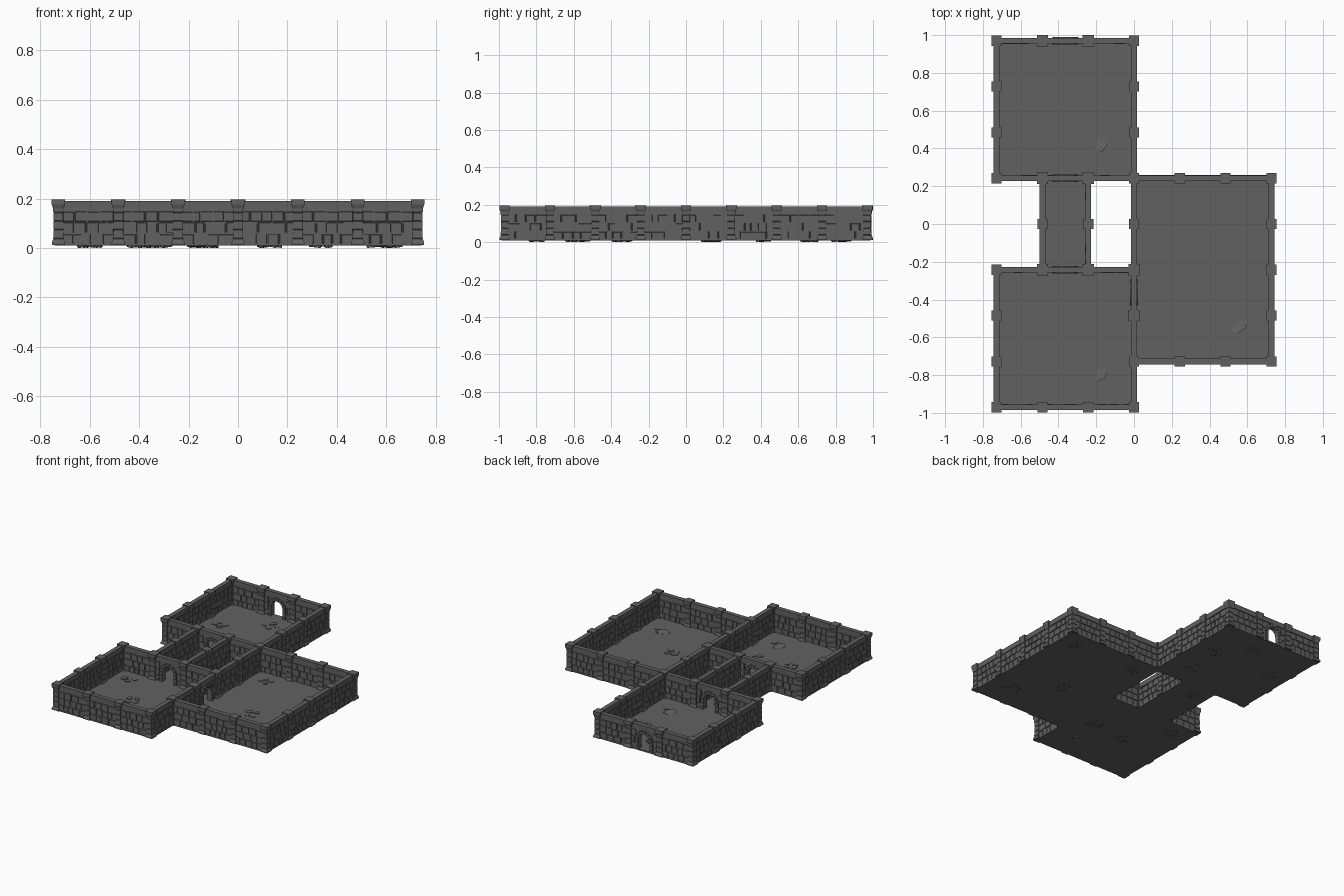
import bpy, bmesh, math, random
from mathutils import Matrix, Vector

if "Cube" in bpy.data.objects:
    bpy.data.objects.remove(bpy.data.objects["Cube"])

random.seed(7)
P = 0.2425                 # grid pitch
Z0, FLOOR, BAND, TOP = 0.012, 0.019, 0.152, 0.19
HALF = P / 2 + 0.002       # half length of a wall segment
SPRING, R_IN, R_OUT = 0.088, 0.045, 0.065

stone = bpy.data.materials.new("dark_grey_stone")
stone.diffuse_color = (0.12, 0.12, 0.12, 1)
stone.use_nodes = True
stone.node_tree.nodes["Principled BSDF"].inputs["Base Color"].default_value = stone.diffuse_color


def finish(bm, name):
    bmesh.ops.recalc_face_normals(bm, faces=bm.faces)
    me = bpy.data.meshes.new(name)
    bm.to_mesh(me)
    bm.free()
    me.materials.append(stone)
    ob = bpy.data.objects.new(name, me)
    bpy.context.collection.objects.link(ob)
    return ob


def bridge(bm, rings):
    """Skin a list of equal-length point rings and cap both ends."""
    vs = [[bm.verts.new(p) for p in r] for r in rings]
    n = len(vs[0])
    for a, b in zip(vs, vs[1:]):
        for i in range(n):
            j = (i + 1) % n
            bm.faces.new((a[i], a[j], b[j], b[i]))
    bm.faces.new(vs[0][::-1])
    bm.faces.new(vs[-1])


def prism(bm, outline, y0, y1, mat, shrink=0.0):
    """Extrude an x-z outline from y0 to y1, shrinking the y1 end."""
    cx = sum(p[0] for p in outline) / len(outline)
    cz = sum(p[1] for p in outline) / len(outline)
    sg = lambda v: (v > 1e-6) - (v < -1e-6)
    far = [(x - sg(x - cx) * shrink, z - sg(z - cz) * shrink) for x, z in outline]
    bridge(bm, [[mat @ Vector((x, y0, z)) for x, z in outline],
                [mat @ Vector((x, y1, z)) for x, z in far]])


def rect(x0, x1, z0, z1):
    return [(x0, z0), (x1, z0), (x1, z1), (x0, z1)]


def arc(r, n, a0=math.pi, a1=0.0):
    return [(r * math.cos(a0 + (a1 - a0) * i / n),
             SPRING + r * math.sin(a0 + (a1 - a0) * i / n)) for i in range(n + 1)]


# Layout: rooms as grid rectangles (x0, y0, x1, y1)
rooms = {"back_room": (-3, 1, 0, 4), "front_room": (-3, -4, 0, -1),
         "large_room": (0, -3, 3, 1), "corridor": (-2, -1, -1, 1)}
segments, posts = set(), set()
for x0, y0, x1, y1 in rooms.values():
    for i in range(x0, x1):
        segments |= {(i, y0, 0), (i, y1, 0)}
    for j in range(y0, y1):
        segments |= {(x0, j, 1), (x1, j, 1)}
doors = {(-2, 4, 0), (-2, 1, 0), (-2, -1, 0), (0, -2, 1)}
for i, j, d in segments:
    posts |= {(i, j), (i + (d == 0), j + (d == 1))}
door_posts = set()
for i, j, d in doors:
    door_posts |= {(i, j), (i + (d == 0), j + (d == 1))}


def brick_rows(bm, mat, door):
    edge = P / 2 - 0.017
    for side in (-1, 1):
        for row in range(3):
            za = 0.016 + row * 0.0455
            zb = za + 0.041
            n = random.choice((4, 5))
            cuts = [0.0] + [(k + (0.25 if row % 2 else -0.1) + random.uniform(-.17, .17)) / n
                            for k in range(1, n)] + [1.0]
            for a, b in zip(cuts, cuts[1:]):
                xa = -edge + 2 * edge * a + 0.002
                xb = -edge + 2 * edge * b - 0.002
                spans = [(xa, xb)]
                if door:
                    spans = [(xa, min(xb, -0.068)), (max(xa, 0.068), xb)]
                for sa, sb in spans:
                    if sb - sa > 0.008:
                        out = 0.0145 + random.uniform(-0.001, 0.0015)
                        drop = random.choice((0, 0, 0.003))
                        prism(bm, rect(sa, sb, za, zb - drop), side * 0.008,
                              side * out, mat, 0.0014)


# Walls: core, raised bricks, top band and arched doorways
core, bricks, band, arches = (bmesh.new() for _ in range(4))
for i, j, d in sorted(segments):
    mid = ((i + 0.5) * P, j * P, 0) if d == 0 else (i * P, (j + 0.5) * P, 0)
    mat = Matrix.Translation(mid) @ Matrix.Rotation(d * math.pi / 2, 4, 'Z')
    door = (i, j, d) in doors
    if door:
        outline = [(-HALF, Z0), (-R_IN, Z0)] + arc(R_IN, 10) + \
                  [(R_IN, Z0), (HALF, Z0), (HALF, TOP), (-HALF, TOP)]
        prism(core, outline, -0.0095, 0.0095, mat)
        # wedge stones around the arch
        for k in range(7):
            a = math.pi * (1 - k / 7) - 0.02
            b = math.pi * (1 - (k + 1) / 7) + 0.02
            wedge = arc(R_IN, 1, a, b) + arc(R_OUT + 0.002 * (k == 3), 1, b, a)
            prism(arches, wedge, -0.02, 0.02, mat)
        # jamb blocks
        for s in (-1, 1):
            for k in range(3):
                za = Z0 + k * 0.0255
                wide = R_OUT + (0.004 if k % 2 else 0)
                xs = sorted((s * R_IN, s * wide))
                prism(arches, rect(xs[0], xs[1], za, za + 0.0235), -0.02, 0.02, mat)
    else:
        prism(core, rect(-HALF, HALF, Z0, TOP), -0.0095, 0.0095, mat)
    brick_rows(bricks, mat, door)
    prism(band, rect(-HALF, HALF, BAND + 0.002, TOP), -0.0155, 0.0155, mat)
finish(core, "wall_core")
finish(bricks, "wall_bricks")
finish(band, "wall_top_band")
finish(arches, "door_arches")

# Pillars: square stacked stones with flared base and cap (z, half width)
profile = [(0.012, 0.0255), (0.022, 0.0255), (0.036, 0.020), (0.038, 0.017),
           (0.040, 0.020), (0.072, 0.019), (0.074, 0.0165), (0.076, 0.0195),
           (0.108, 0.0195), (0.110, 0.0165), (0.112, 0.019), (0.142, 0.019),
           (0.144, 0.0165), (0.146, 0.020), (0.160, 0.0205), (0.176, 0.026),
           (0.196, 0.026)]
pillars = bmesh.new()
for i, j in sorted(posts):
    w = 1.14 if (i, j) in door_posts else 1.04
    bridge(pillars, [[(i * P + sx * h * w, j * P + sy * h * w, z)
                      for sx, sy in ((-1, -1), (1, -1), (1, 1), (-1, 1))]
                     for z, h in profile])
finish(pillars, "pillars")

# Floor slabs
for name, (x0, y0, x1, y1) in rooms.items():
    bm = bmesh.new()
    e = 0.016
    ring = [(x0 * P - e, y0 * P - e), (x1 * P + e, y0 * P - e),
            (x1 * P + e, y1 * P + e), (x0 * P - e, y1 * P + e)]
    bridge(bm, [[(x, y, z) for x, y in ring] for z in (0.009, FLOOR)])
    finish(bm, name + "_floor")

# Patches of uneven paving stones showing above and below the slabs
paving = bmesh.new()


def paving_stone(cx, cy, r, top, tilt=0.0, squash=0.8):
    n = random.randint(6, 8)
    turn = random.uniform(0, 6.28)
    pts = []
    for k in range(n):
        a = 2 * math.pi * k / n
        q = r * random.uniform(0.82, 1.1)
        u, v = q * math.cos(a), q * math.sin(a) * squash
        pts.append((cx + u * math.cos(turn) - v * math.sin(turn),
                    cy + u * math.sin(turn) + v * math.cos(turn)))
    low = [(cx + (x - cx) * 0.9, cy + (y - cy) * 0.9, random.uniform(0.003, 0.006))
           for x, y in pts]
    low[0] = (low[0][0], low[0][1], 0.0)
    high = [(x, y, top + tilt * ((x - cx) - (y - cy))) for x, y in pts]
    bridge(paving, [low, high])


patches = [(-0.60, 0.66), (-0.32, 0.83), (-0.14, 0.66), (-0.60, -0.35),
           (-0.40, -0.60), (-0.14, -0.57), (0.13, 0.13), (0.62, 0.13),
           (0.34, -0.33), (-0.38, 0.14)]
for cx, cy in patches:
    start = random.uniform(0, 6.28)
    for k in range(4):
        a = start + k * math.pi / 2 + random.uniform(-0.2, 0.2)
        paving_stone(cx + 0.036 * math.cos(a), cy + 0.032 * math.sin(a),
                     random.uniform(0.021, 0.028), random.uniform(0.021, 0.024))
# loose tilted stones
for cx, cy in ((-0.175, 0.42), (-0.175, -0.79), (0.56, -0.54)):
    paving_stone(cx, cy, 0.045, 0.024, 0.12, 0.7)
    paving_stone(cx + 0.06, cy - 0.03, 0.024, 0.023)
finish(paving, "paving_stones")
